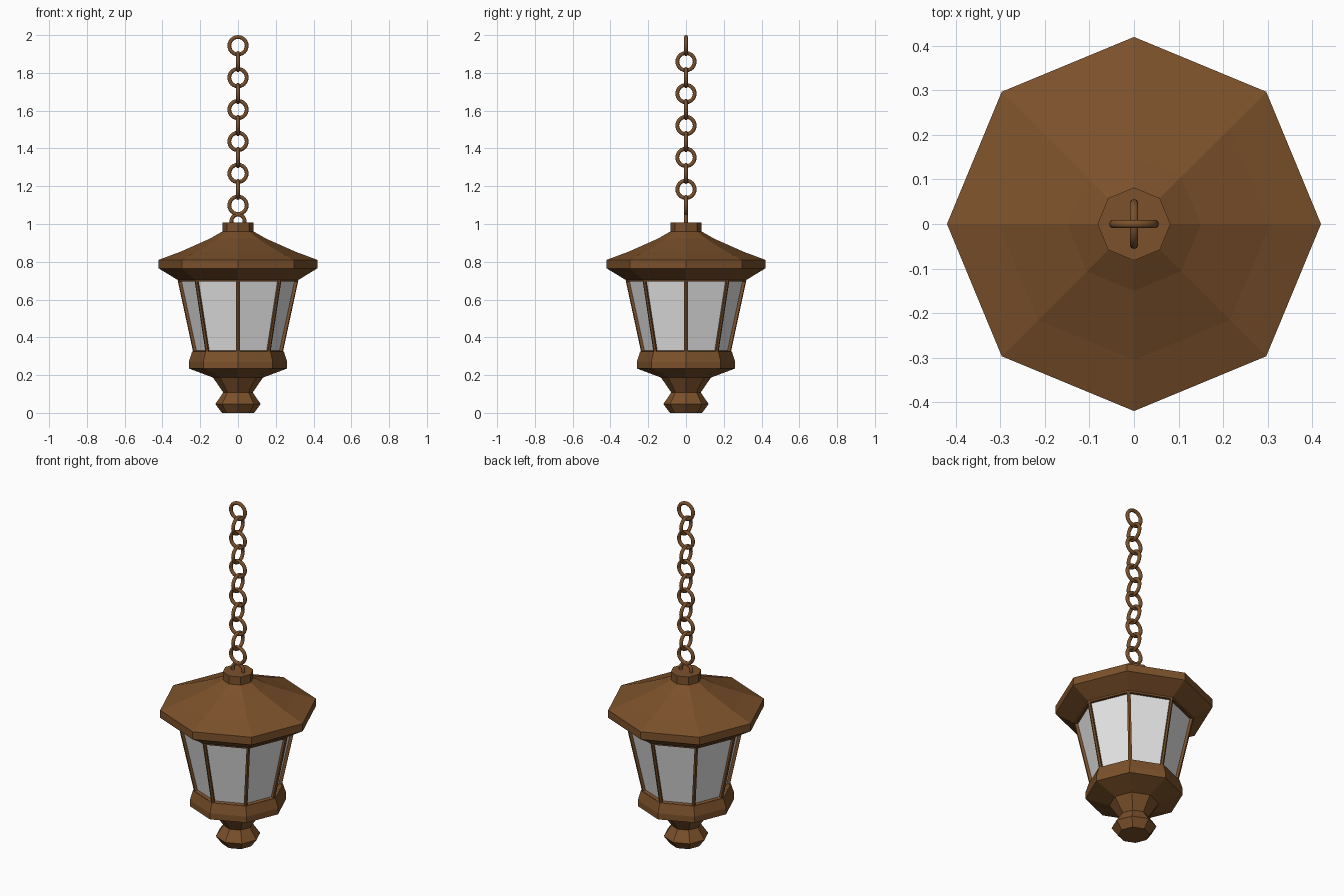
import bpy, bmesh, math

if "Cube" in bpy.data.objects:
    bpy.data.objects.remove(bpy.data.objects["Cube"])


def material(name, rgb):
    m = bpy.data.materials.new(name)
    m.diffuse_color = (*rgb, 1)
    m.use_nodes = True
    m.node_tree.nodes["Principled BSDF"].inputs["Base Color"].default_value = m.diffuse_color
    return m


BRONZE = material("bronze_brown", (0.2, 0.082, 0.024))
GLASS = material("frosted_white", (0.8, 0.8, 0.8))
SIDES = 8


def lathe(name, profile):
    """Closed octagonal solid from (radius, height) points, corner facing front."""
    bm = bmesh.new()
    rings = [[bm.verts.new((r * math.cos(i * math.tau / SIDES),
                            r * math.sin(i * math.tau / SIDES), z))
              for i in range(SIDES)] for r, z in profile]
    for a, b in zip(rings, rings[1:]):
        for i in range(SIDES):
            j = (i + 1) % SIDES
            bm.faces.new((a[i], a[j], b[j], b[i]))
    bm.faces.new(rings[0][::-1])
    bm.faces.new(rings[-1])
    me = bpy.data.meshes.new(name)
    bm.to_mesh(me)
    bm.free()
    ob = bpy.data.objects.new(name, me)
    bpy.context.collection.objects.link(ob)
    me.materials.append(BRONZE)
    return ob


def ring(name, z, major, turned):
    """Round link standing upright, facing front or turned sideways."""
    bpy.ops.mesh.primitive_torus_add(
        major_radius=major, minor_radius=0.01, major_segments=24, minor_segments=10,
        location=(0, 0, z),
        rotation=(math.pi / 2, 0, math.pi / 2 if turned else 0))
    ob = bpy.context.object
    ob.name = name
    ob.data.materials.append(BRONZE)
    bpy.ops.object.shade_smooth()


# Bottom finial and collar
lathe("base_finial", [(0.085, 0), (0.12, 0.047), (0.078, 0.108), (0.132, 0.187),
                      (0.26, 0.235), (0.26, 0.27), (0.243, 0.325)])

# Lamp body: eight framed faces with recessed panes
body = lathe("window_frame", [(0.236, 0.315), (0.32, 0.705)])
body.data.materials.append(GLASS)
bm = bmesh.new()
bm.from_mesh(body.data)
walls = [f for f in bm.faces if len(f.verts) == 4]
bmesh.ops.inset_individual(bm, faces=walls, thickness=0.015)
bmesh.ops.inset_individual(bm, faces=walls, thickness=0.0005, depth=-0.016)
for f in walls:
    f.material_index = 1
bm.to_mesh(body.data)
bm.free()

# Roof and top cap
lathe("roof", [(0.305, 0.695), (0.42, 0.765), (0.42, 0.81), (0.305, 0.853),
               (0.15, 0.922), (0.08, 0.962)])
lathe("roof_cap", [(0.082, 0.955), (0.082, 1.008)])

# Hanging loop and chain of alternating links
ring("hanging_loop", 1.015, 0.035, False)
for k in range(11):
    ring(f"chain_link_{k + 1}", 1.944 - 0.0845 * k, 0.046, k % 2 == 1)
